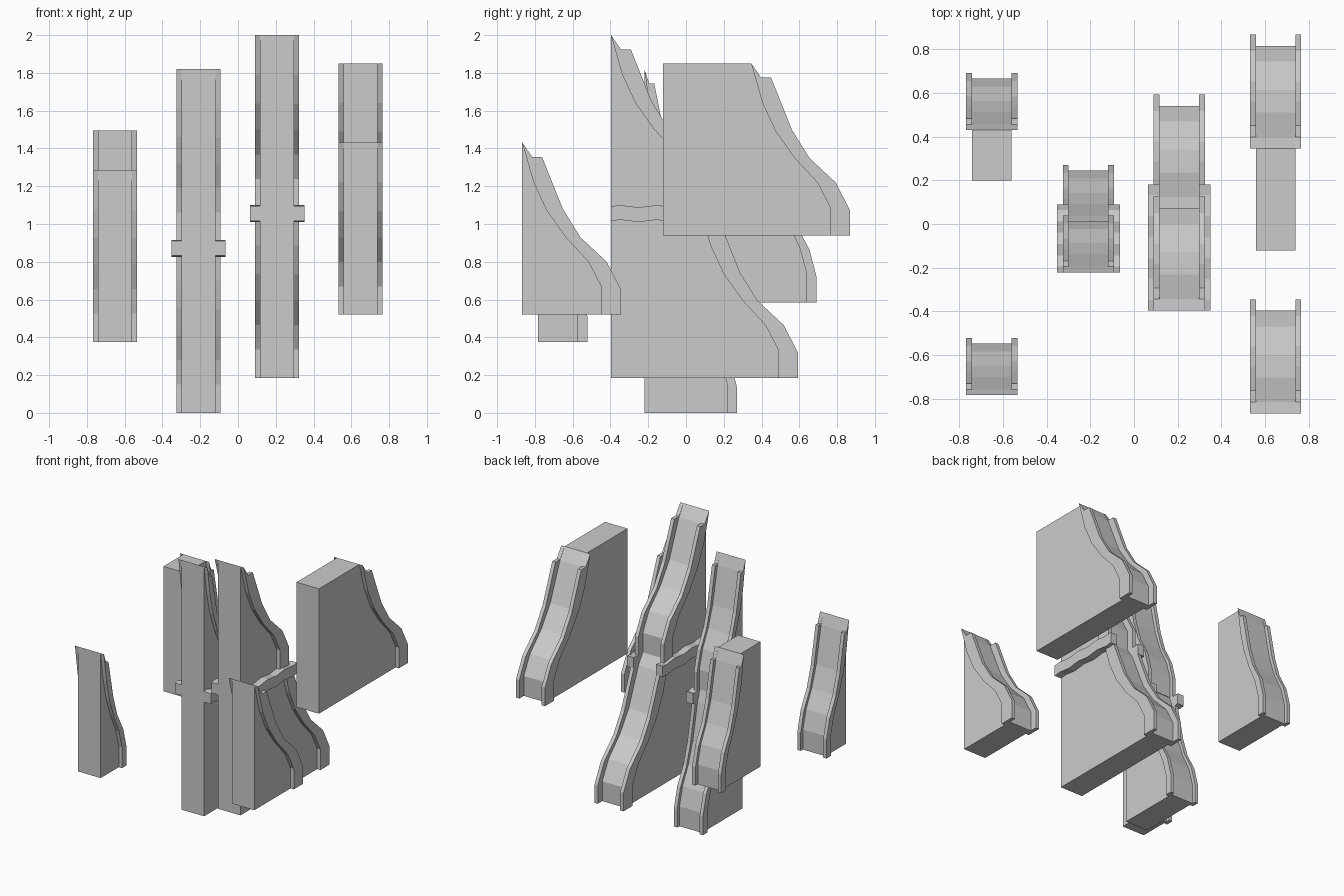
import bpy, bmesh, math

if "Cube" in bpy.data.objects:
    bpy.data.objects.remove(bpy.data.objects["Cube"])

grey = bpy.data.materials.new("plain grey")
grey.diffuse_color = (0.6, 0.6, 0.6, 1)
grey.use_nodes = True
grey.node_tree.nodes["Principled BSDF"].inputs["Base Color"].default_value = grey.diffuse_color

H = 0.911         # height of one chute
HALF = 0.0905     # half width of the body
RAIL = 0.117      # half width over the rails

# Profiles as (depth, height) from the foot of the back wall
SURFACE = [(0, H), (0.053, 0.83), (0.165, 0.56), (0.268, 0.41),
           (0.398, 0.28), (0.47, 0.145), (0.47, 0)]
RAIL_TOP = [(0, H), (0.053, 0.835), (0.105, 0.835), (0.215, 0.56),
            (0.308, 0.41), (0.447, 0.28), (0.522, 0.135), (0.522, 0)]
RAIL_UNDER = [(0.418, 0), (0.418, 0.15), (0.35, 0.28), (0.23, 0.41),
              (0.13, 0.55), (0.06, 0.70)]


def extrude(name, profile, x0, x1):
    """Extrude a (y, z) outline from x0 to x1."""
    bm = bmesh.new()
    face = bm.faces.new([bm.verts.new((x0, y, z)) for y, z in profile])
    out = bmesh.ops.extrude_face_region(bm, geom=[face])
    verts = [v for v in out["geom"] if isinstance(v, bmesh.types.BMVert)]
    bmesh.ops.translate(bm, verts=verts, vec=(x1 - x0, 0, 0))
    bmesh.ops.recalc_face_normals(bm, faces=bm.faces)
    mesh = bpy.data.meshes.new(name)
    bm.to_mesh(mesh)
    bm.free()
    mesh.materials.append(grey)
    obj = bpy.data.objects.new(name, mesh)
    bpy.context.collection.objects.link(obj)


def chute(name, x, y, z, depth=1.0, back=0.0):
    """Sloped body with a raised rail on each side; back is the block behind it."""
    def place(points):
        return [(y + py * depth, z + pz) for py, pz in points]
    body = place(SURFACE) + [(y - back, z)]
    if back:
        body.append((y - back, z + H))
    extrude(name + "_body", body, x - HALF, x + HALF)
    for side, s in (("left", -1), ("right", 1)):
        extrude(f"{name}_{side}_rail", place(RAIL_TOP + RAIL_UNDER),
                x + s * HALF, x + s * RAIL)


def side_bands(name, x, y0, y1, z):
    """Gently wavy ledge along both sides of a tall tower."""
    n = 12
    ys = [y0 + (y1 - y0) * i / n for i in range(n + 1)]
    wave = [0.006 * math.sin(i * math.pi / 2) for i in range(n + 1)]
    top = [(y, z + 0.078 + w) for y, w in zip(ys, wave)]
    low = [(y, z + w) for y, w in zip(ys, wave)]
    for side, s in (("left", -1), ("right", 1)):
        extrude(f"{name}_{side}_band", top + low[::-1],
                x + s * HALF, x + s * 0.144)


# Separate chutes
chute("left_rear_chute", -0.651, 0.43, 0.585, 0.5, 0.23)
chute("left_front_chute", -0.651, -0.783, 0.375, 0.5)
chute("right_rear_chute", 0.648, 0.345, 0.94, 1.0, 0.467)
chute("right_front_chute", 0.648, -0.867, 0.52)

# Narrow two-stage tower
chute("narrow_tower_upper", -0.209, -0.221, 0.91, 0.5)
chute("narrow_tower_lower", -0.209, 0.009, 0.0, 0.5, 0.23)
side_bands("narrow_tower", -0.209, -0.221, 0.09, 0.832)

# Wide two-stage tower
chute("wide_tower_upper", 0.207, -0.397, 1.089)
chute("wide_tower_lower", 0.207, 0.07, 0.185, 1.0, 0.467)
side_bands("wide_tower", 0.207, -0.397, 0.18, 1.016)
